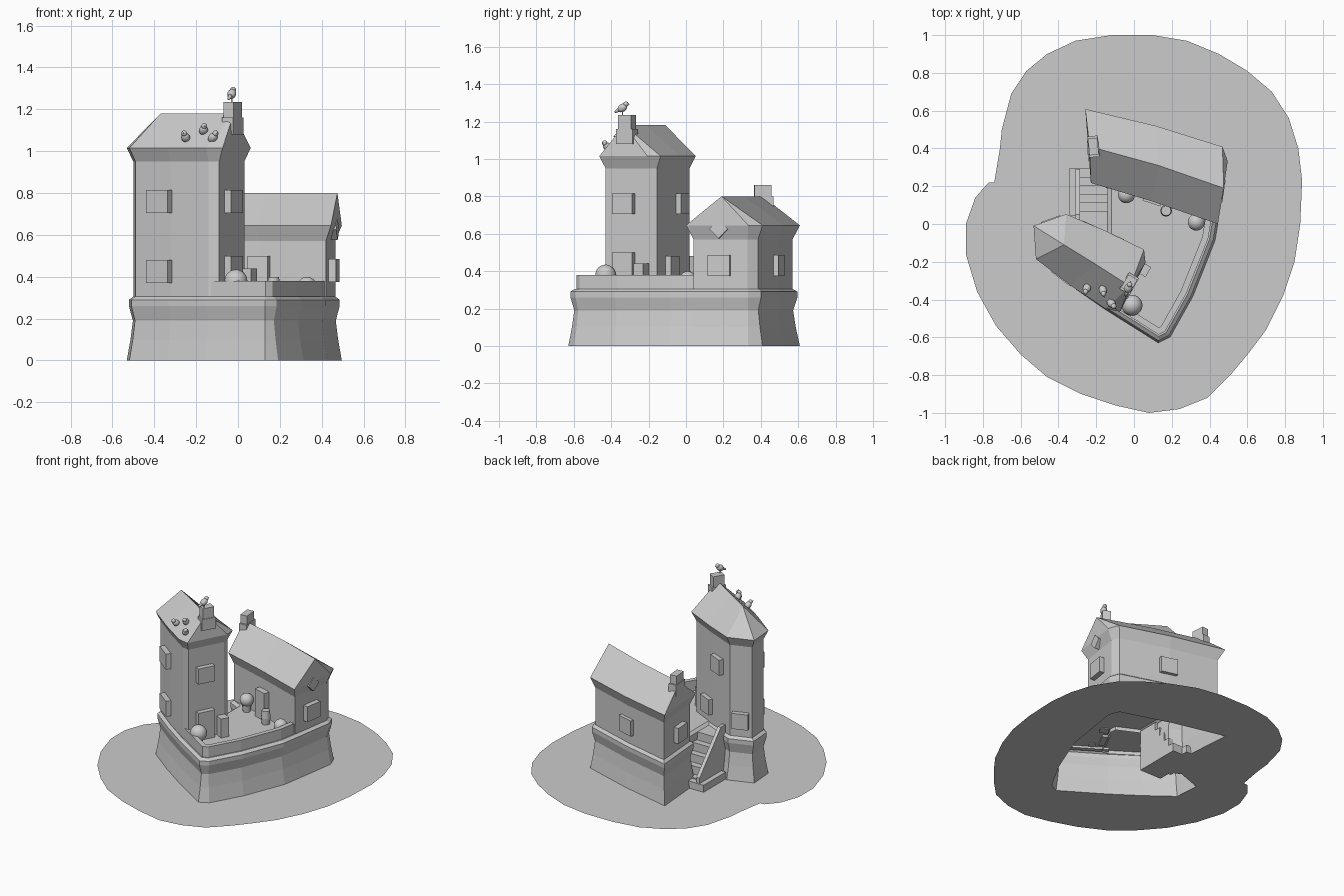
import bpy, bmesh, math
from mathutils import Vector, Matrix

if "Cube" in bpy.data.objects:
    bpy.data.objects.remove(bpy.data.objects["Cube"])

mat = bpy.data.materials.new("plain_grey")
mat.diffuse_color = (0.6, 0.6, 0.6, 1)
mat.use_nodes = True
mat.node_tree.nodes["Principled BSDF"].inputs["Base Color"].default_value = mat.diffuse_color


def finish(name, bm, smooth=False, recalc=True):
    if recalc:
        bmesh.ops.recalc_face_normals(bm, faces=bm.faces[:])
    me = bpy.data.meshes.new(name)
    bm.to_mesh(me)
    bm.free()
    me.materials.append(mat)
    for p in me.polygons:
        p.use_smooth = smooth
    ob = bpy.data.objects.new(name, me)
    bpy.context.collection.objects.link(ob)
    return ob


def offset(loop, d):
    """Mitred outward offset of a counterclockwise outline."""
    out, n = [], len(loop)
    for i in range(n):
        a, b, c = (Vector(loop[(i + k) % n]) for k in (-1, 0, 1))
        e1, e2 = (b - a).normalized(), (c - b).normalized()
        n1, n2 = Vector((e1.y, -e1.x)), Vector((e2.y, -e2.x))
        m = (n1 + n2) / max(0.4, 1 + n1.dot(n2))
        out.append(tuple(b + m * d))
    return out


def add_stack(bm, layers):
    """Joins outlines given as (points, z) with quads; returns rings."""
    rings = [[bm.verts.new((p[0], p[1], z)) for p in pts] for pts, z in layers]
    for lo, hi in zip(rings, rings[1:]):
        for i in range(len(lo)):
            j = (i + 1) % len(lo)
            bm.faces.new((lo[i], lo[j], hi[j], hi[i]))
    return rings


def prism(name, pts, z0, z1):
    bm = bmesh.new()
    lo, hi = add_stack(bm, [(pts, z0), (pts, z1)])
    bm.faces.new(hi)
    bm.faces.new(lo[::-1])
    return finish(name, bm)


def box(name, c, size, ang=0, roll=0):
    bm = bmesh.new()
    m = (Matrix.Translation(c) @ Matrix.Rotation(ang, 4, 'Z')
         @ Matrix.Rotation(roll, 4, 'Y') @ Matrix.Diagonal((*size, 1)))
    bmesh.ops.create_cube(bm, size=1, matrix=m)
    return finish(name, bm)


def plaque(name, a, b, t, z, w, h, roll=0):
    """Box standing out of the wall a-b, outside to the right of a-b."""
    a, b = Vector(a), Vector(b)
    e = (b - a).normalized()
    p = a.lerp(b, t) + Vector((e.y, -e.x)) * 0.01
    return box(name, (p.x, p.y, z), (w, 0.05, h), math.atan2(e.y, e.x), roll)


# common outline of walls and base, counterclockwise from the left front corner
W = [(-.49, -.17), (-.32, -.3), (-.14, -.425), (.13, -.595), (.17, -.575),
     (.285, -.37), (.40, -.08), (.42, .04), (.465, .33), (.445, .385),
     (.11, .49), (-.225, .57), (-.2, .24), (-.12, .2), (-.12, -.09),
     (-.36, .02), (-.5, -.03)]

# ground with an opening under the base
G = [(-.12, 1), (.1, 1), (.28, .97), (.45, .9), (.6, .81), (.73, .7), (.82, .56),
     (.87, .4), (.89, .23), (.88, 0), (.85, -.2), (.79, -.38), (.7, -.56),
     (.61, -.68), (.51, -.8), (.39, -.92), (.24, -.98), (.08, -1), (-.1, -.96),
     (-.28, -.9), (-.46, -.81), (-.6, -.69), (-.73, -.54), (-.83, -.36),
     (-.89, -.16), (-.89, 0), (-.84, .14), (-.77, .22), (-.74, .22), (-.71, .4),
     (-.7, .5), (-.65, .69), (-.57, .81), (-.46, .9), (-.31, .97)]
bm = bmesh.new()
edges = []
for pts in (G, offset(W, .03)):
    vs = [bm.verts.new((x, y, 0)) for x, y in pts]
    edges += [bm.edges.new((vs[i - 1], vs[i])) for i in range(len(vs))]
bmesh.ops.triangle_fill(bm, edges=edges, use_beauty=True, normal=(0, 0, 1))
for f in bm.faces:
    f.normal_update()
    if f.normal.z < 0:
        f.normal_flip()
finish("ground", bm, recalc=False)

# flared base with ledge and courtyard floor
bm = bmesh.new()
rings = add_stack(bm, [(offset(W, d), z) for z, d in
                       [(0, .03), (.1, .013), (.19, .002), (.26, .02),
                        (.29, .02), (.305, 0)]])
bm.faces.new(rings[-1])
finish("base", bm, recalc=False)

# parapet around the courtyard
outer, inner = offset(W, -.008), offset(W, -.04)
prism("parapet", outer[2:8] + inner[2:8][::-1], .29, .38)


def house(name, F, RE, B, LE, R, z0, z1, z2, zr):
    """Walls, flared eave and ridge roof; RE, LE are extra end corners."""
    bm = bmesh.new()
    loop = F + RE + B[::-1] + LE
    eave = add_stack(bm, [(loop, z0), (loop, z1), (offset(loop, .03), z2)])[-1]
    n = len(F)
    ridge = [bm.verts.new((x, y, zr)) for x, y in R]
    back = eave[n + len(RE):2 * n + len(RE)][::-1]
    for i in range(n - 1):
        bm.faces.new((eave[i], eave[i + 1], ridge[i + 1], ridge[i]))
        bm.faces.new((back[i + 1], back[i], ridge[i], ridge[i + 1]))
    right = eave[n - 1:n + len(RE) + 1]
    left = eave[2 * n + len(RE) - 1:] + [eave[0]]
    for end, top in ((right, ridge[-1]), (left, ridge[0])):
        for a, b in zip(end, end[1:]):
            bm.faces.new((a, b, top))
    finish(name, bm, recalc=False)


# tall house
TF = [(-.49, -.17), (-.32, -.3), (-.14, -.42)]
TE = [(-.09, -.43), (.03, -.2)]
TB = [(-.36, .02), (-.17, -.06), (.025, -.155)]
TL = [(-.5, -.03)]
house("tall_house", TF, TE, TB, TL, [(-.37, -.11), (-.2, -.215), (-.02, -.33)],
      .28, .95, 1.015, 1.18)
# low house
SF = [(-.2, .24), (.1, .15), (.42, .04)]
SE = [(.465, .33)]
SB = [(-.225, .57), (.11, .49), (.445, .385)]
house("low_house", SF, SE, SB, [], [(-.235, .41), (.13, .31), (.475, .19)],
      .28, .57, .645, .80)

# windows and doors
for z in (.425, .76):
    plaque("front_window", TF[0], TF[1], .72, z, .13, .11)
plaque("gable_window", TE[0], TE[1], .45, .76, .12, .11)
plaque("tall_house_door", TE[0], TE[1], .45, .395, .12, .21)
plaque("rear_window", TB[2], TB[0], .68, .76, .11, .11)
plaque("rear_low_window", TB[2], TB[0], .37, .425, .11, .11)
plaque("left_window", TB[0], TL[0], .5, .425, .11, .11)
plaque("low_house_door", SF[0], SF[2], .49, .395, .1, .21)
plaque("right_window", SF[2], SE[0], .48, .43, .12, .11)
plaque("diamond_window", SF[2], SE[0], .48, .625, .07, .07, math.pi / 4)
plaque("back_window", SB[2], SB[0], .49, .43, .12, .11)
plaque("side_window", SB[0], SF[0], .55, .43, .11, .11)


def chimney(name, x, y, z0, z1, w, d, ang):
    box(name, (x, y, (z0 + z1) / 2), (w, d, z1 - z0), ang)
    box(name + "_foot", (x, y, z0 + .04), (w * 1.12, d * 1.25, .08), ang)


chimney("tall_chimney", -.025, -.315, 1.08, 1.235, .055, .08, math.radians(-30))
chimney("low_chimney", -.215, .41, .72, .86, .05, .09, math.radians(5))

# stairs with sloping side wall
for k in range(5):
    y1 = .25 - .045 * k
    box("step", (-.205, (y1 - .08) / 2, .029 * (k + 1)),
        (.17, y1 + .08, .058 * (k + 1)))
box("bottom_step", (-.27, .17, .025), (.15, .25, .05))
bm = bmesh.new()
prof = [(.29, 0), (.0, 0), (.0, .36), (.05, .36), (.29, .09)]
sides = [[bm.verts.new((x, y, z)) for y, z in prof] for x in (-.31, -.285)]
for i in range(5):
    bm.faces.new((sides[0][i - 1], sides[0][i], sides[1][i], sides[1][i - 1]))
bm.faces.new(sides[0])
bm.faces.new(sides[1][::-1])
finish("stair_wall", bm)


def ball(bm, c, r, scale=(1, 1, 1), rot=Matrix()):
    m = Matrix.Translation(c) @ rot @ Matrix.Diagonal((*scale, 1))
    bmesh.ops.create_icosphere(bm, subdivisions=3, radius=r, matrix=m)


def cone(bm, c, r1, r2, h, seg=12, rot=Matrix()):
    bmesh.ops.create_cone(bm, cap_ends=True, segments=seg, radius1=r1, radius2=r2,
                          depth=h, matrix=Matrix.Translation(c) @ rot)


# potted bushes
for x, y, z, r in [(-.04, .155, .385, .045), (.33, .01, .355, .045),
                   (-.01, -.43, .38, .055)]:
    bm = bmesh.new()
    ball(bm, (x, y, z), r)
    finish("bush", bm, True)
    bm = bmesh.new()
    cone(bm, (x, y, (z + .3) / 2), .025, .034, z - .3)
    finish("pot", bm)
# barrel and crate in the courtyard
bm = bmesh.new()
for z, a, b in ((.325, .026, .031), (.375, .031, .026)):
    cone(bm, (.17, .07, z), a, b, .05)
finish("barrel", bm)
box("crate", (.05, -.24, .37), (.06, .06, .14), math.radians(-30))

# birds: body, head, tail and beak along local x
for x, y, z, deg in [(-.03, -.34, 1.273, 70), (-.25, -.34, 1.065, 250),
                     (-.165, -.35, 1.10, 280), (-.12, -.42, 1.065, 310)]:
    bm = bmesh.new()
    tilt = Matrix.Rotation(math.radians(-35), 4, 'Y')
    ball(bm, (0, 0, 0), .021, (1.35, 1, 1), tilt)
    ball(bm, (.02, 0, .02), .014)
    cone(bm, (-.03, 0, -.016), .012, .006, .03, 8,
         Matrix.Rotation(math.radians(-120), 4, 'Y'))
    cone(bm, (.036, 0, .02), .005, 0, .014, 6, Matrix.Rotation(math.pi / 2, 4, 'Y'))
    bmesh.ops.transform(bm, verts=bm.verts[:], matrix=Matrix.Translation((x, y, z))
                        @ Matrix.Rotation(math.radians(deg), 4, 'Z'))
    finish("bird", bm, True)
    if z > 1.2:
        box("bird_leg", (x, y, 1.242), (.006, .006, .03))
